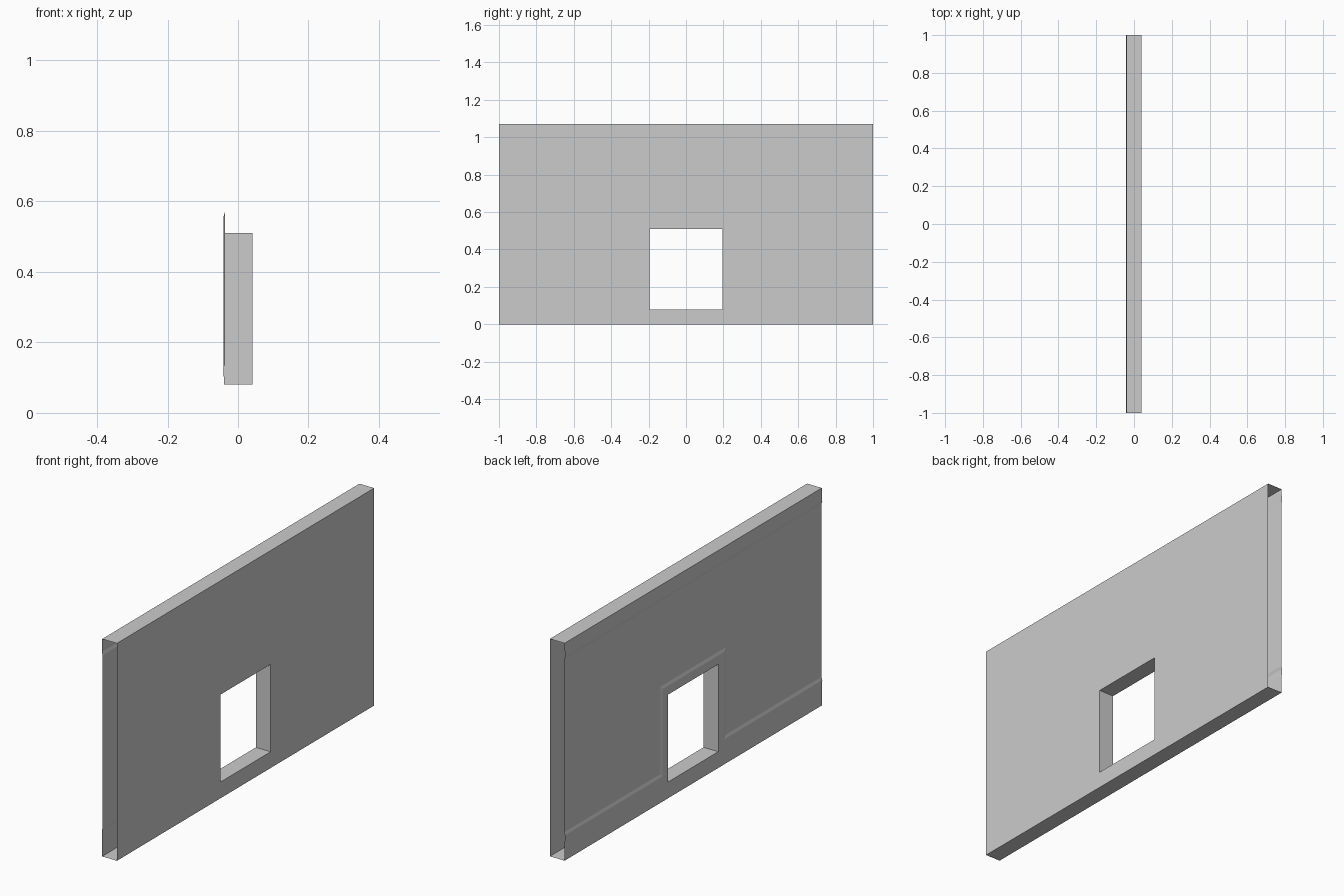
import bpy, bmesh

if "Cube" in bpy.data.objects:
    bpy.data.objects.remove(bpy.data.objects["Cube"])

H, HALF = 1.07, 1.0              # wall height, half length
OW, OB, OT = 0.195, 0.08, 0.51   # opening half width, bottom, top
XF, XB = 0.041, -0.037           # plain face, moulded face
PROFILE = [(0.0, -0.0393), (0.045, -0.0415), (0.06, XB)]  # (offset, x)
CEIL = 1.05                      # line the crown hangs from
XE = PROFILE[0][1]


def sheet(name, polys):
    """Object made from flat polygons, with shared points welded."""
    bm = bmesh.new()
    for p in polys:
        bm.faces.new([bm.verts.new(v) for v in p])
    bmesh.ops.remove_doubles(bm, verts=bm.verts, dist=1e-5)
    bmesh.ops.recalc_face_normals(bm, faces=bm.faces)
    me = bpy.data.meshes.new(name)
    bm.to_mesh(me)
    bm.free()
    ob = bpy.data.objects.new(name, me)
    bpy.context.collection.objects.link(ob)
    return ob


def rect(x, y0, y1, z0, z1):
    """Upright rectangle facing +x, or -x on the moulded side."""
    p = [(x, y0, z0), (x, y1, z0), (x, y1, z1), (x, y0, z1)]
    return p if x > 0 else p[::-1]


def level(z, y, x0):
    return [(x0, -y, z), (XF, -y, z), (XF, y, z), (x0, y, z)]


def strips(lines):
    """Quads joining neighbouring polylines."""
    return [[a[i], a[i + 1], b[i + 1], b[i]]
            for a, b in zip(lines, lines[1:]) for i in range(len(a) - 1)]


def orient(ob, axis, sign):
    """Turn an open sheet so its faces point along the given axis."""
    bm = bmesh.new()
    bm.from_mesh(ob.data)
    bmesh.ops.reverse_faces(bm, faces=[f for f in bm.faces if f.normal[axis] * sign < 0])
    bm.to_mesh(ob.data)
    bm.free()


# Plain face around the opening
front = sheet("plain_face", [
    rect(XF, -HALF, -OW, 0, OB), rect(XF, -OW, OW, 0, OB), rect(XF, OW, HALF, 0, OB),
    rect(XF, -HALF, -OW, OB, OT), rect(XF, OW, HALF, OB, OT),
    rect(XF, -HALF, -OW, OT, H), rect(XF, -OW, OW, OT, H), rect(XF, OW, HALF, OT, H)])
orient(front, 0, 1)

# Top and bottom edges (the ends stay open)
orient(sheet("top_edge", [level(H, HALF, XE)]), 2, 1)
orient(sheet("bottom_edge", [level(0, HALF, XE)]), 2, -1)

# Lining of the opening
loop = [(-OW, OB), (OW, OB), (OW, OT), (-OW, OT), (-OW, OB)]
lining = sheet("opening_lining", strips([[(x, y, z) for y, z in loop] for x in (XF, XE)]))
bm = bmesh.new()
bm.from_mesh(lining.data)
bmesh.ops.reverse_faces(bm, faces=[
    f for f in bm.faces if f.normal.y * f.calc_center_median().y > 0
    or f.normal.z * (f.calc_center_median().z - 0.3) > 0])
bm.to_mesh(lining.data)
bm.free()


# Baseboard that mitres up and around the opening as a casing
def base_path(d, x):
    return [(x, y, z) for y, z in [
        (-HALF, OB + d), (-OW - d, OB + d), (-OW - d, OT + d),
        (OW + d, OT + d), (OW + d, OB + d), (HALF, OB + d)]]


orient(sheet("baseboard_and_casing", strips([base_path(d, x) for d, x in PROFILE])), 0, -1)

# Crown moulding with the same profile upside down
orient(sheet("crown_moulding", strips(
    [[(x, -HALF, CEIL - d), (x, HALF, CEIL - d)] for d, x in PROFILE])), 0, -1)

# Flat areas of the moulded face
D = PROFILE[-1][0]
oy, ob_, ot, ct = OW + D, OB + D, OT + D, CEIL - D
orient(sheet("moulded_face", [
    rect(XB, -HALF, -oy, ob_, ot), rect(XB, oy, HALF, ob_, ot),
    rect(XB, -HALF, -oy, ot, ct), rect(XB, -oy, oy, ot, ct), rect(XB, oy, HALF, ot, ct)]), 0, -1)
orient(sheet("floor_band", [rect(XE, -HALF, HALF, 0, OB)]), 0, -1)
orient(sheet("ceiling_band", [rect(XE, -HALF, HALF, CEIL, H)]), 0, -1)
